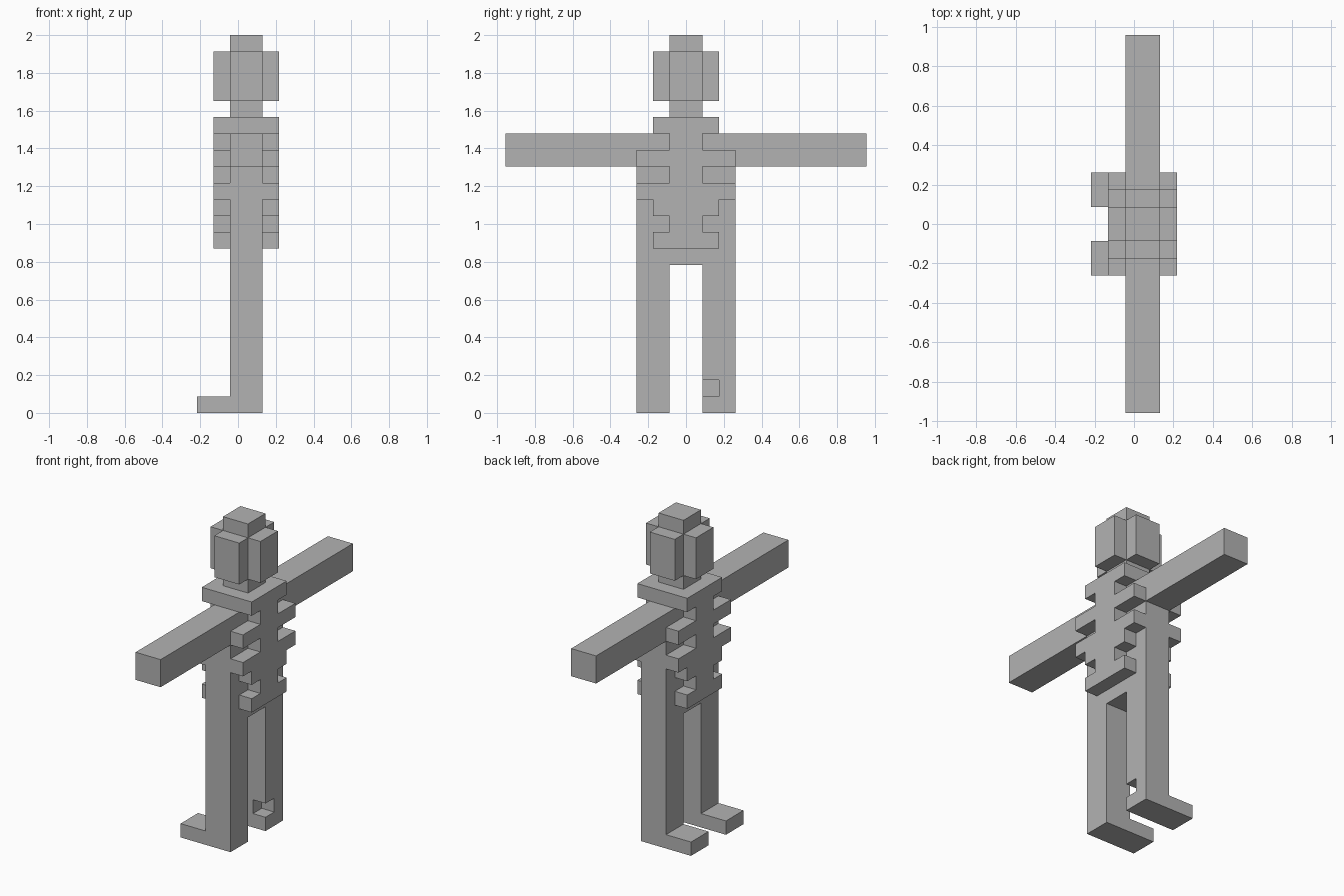
import bpy
import bmesh
from mathutils import Vector

if "Cube" in bpy.data.objects:
    bpy.data.objects.remove(bpy.data.objects["Cube"], do_unlink=True)

U = 2 / 23  # one block

grey = bpy.data.materials.new("plain grey")
grey.use_nodes = True
COLOUR = (0.45, 0.45, 0.45, 1)
grey.diffuse_color = COLOUR
grey.node_tree.nodes["Principled BSDF"].inputs["Base Color"].default_value = COLOUR


def prism(name, outline, axis, low, high):
    """Extrude a flat outline, in blocks, along the given axis from low to high."""
    def place(a, b, depth):
        co = [a, b]
        co.insert("xyz".index(axis), depth)
        return Vector(co) * U

    bm = bmesh.new()
    face = bm.faces.new([bm.verts.new(place(a, b, low)) for a, b in outline])
    side = bmesh.ops.extrude_face_region(bm, geom=[face])["geom"]
    top = [v for v in side if isinstance(v, bmesh.types.BMVert)]
    bmesh.ops.translate(bm, verts=top, vec=place(0, 0, high - low))
    bmesh.ops.recalc_face_normals(bm, faces=bm.faces)
    mesh = bpy.data.meshes.new(name)
    bm.to_mesh(mesh)
    bm.free()
    mesh.materials.append(grey)
    obj = bpy.data.objects.new(name, mesh)
    bpy.context.collection.objects.link(obj)
    return obj


def box(name, x, y, z):
    return prism(name, [(x[0], y[0]), (x[1], y[0]), (x[1], y[1]), (x[0], y[1])], "z", *z)


def mirrored(half):
    return half + [(-a, b) for a, b in reversed(half)]


CORE = (-0.5, 1.5)  # depth of the body

# Torso with the pelvis and shoulders
prism("torso", mirrored([(3, 9), (3, 17), (2, 17), (2, 18)]), "x", *CORE)

# Stepped rib plates on both faces, half widths from the waist up to the collar
ribs = []
for level, width in enumerate([2, 1, 2, 3, 1, 3, 1, 2], start=10):
    ribs += [(width, level), (width, level + 1)]
prism("rib_plate_toe_side", mirrored(ribs), "x", -1.5, -0.5)
prism("rib_plate_heel_side", mirrored(ribs), "x", 1.5, 2.5)

# Legs with feet, and arms
leg = [(-2.5, 0), (1.5, 0), (1.5, 9), (-0.5, 9), (-0.5, 1), (-2.5, 1)]
prism("front_leg", leg, "y", -3, -1)
back_leg = prism("back_leg", leg, "y", 1, 3)
box("front_arm", CORE, (-11, -3), (15, 17))
box("back_arm", CORE, (3, 11), (15, 17))

# Missing block at the back leg's inner heel
notch = box("heel_notch_cutter", (0.5, 2), (0.5, 2), (1, 2))
notch.hide_render = True
notch.hide_set(True)
cut = back_leg.modifiers.new("heel notch", "BOOLEAN")
cut.operation = "DIFFERENCE"
cut.solver = "EXACT"
cut.object = notch

# Neck, crown and plus-shaped head
box("neck", CORE, (-1, 1), (18, 19))
box("crown", CORE, (-1, 1), (22, 23))
plus = [(1.5, 1), (1.5, 2), (-0.5, 2), (-0.5, 1), (-1.5, 1), (-1.5, -1),
        (-0.5, -1), (-0.5, -2), (1.5, -2), (1.5, -1), (2.5, -1), (2.5, 1)]
prism("head", plus, "z", 19, 22)
